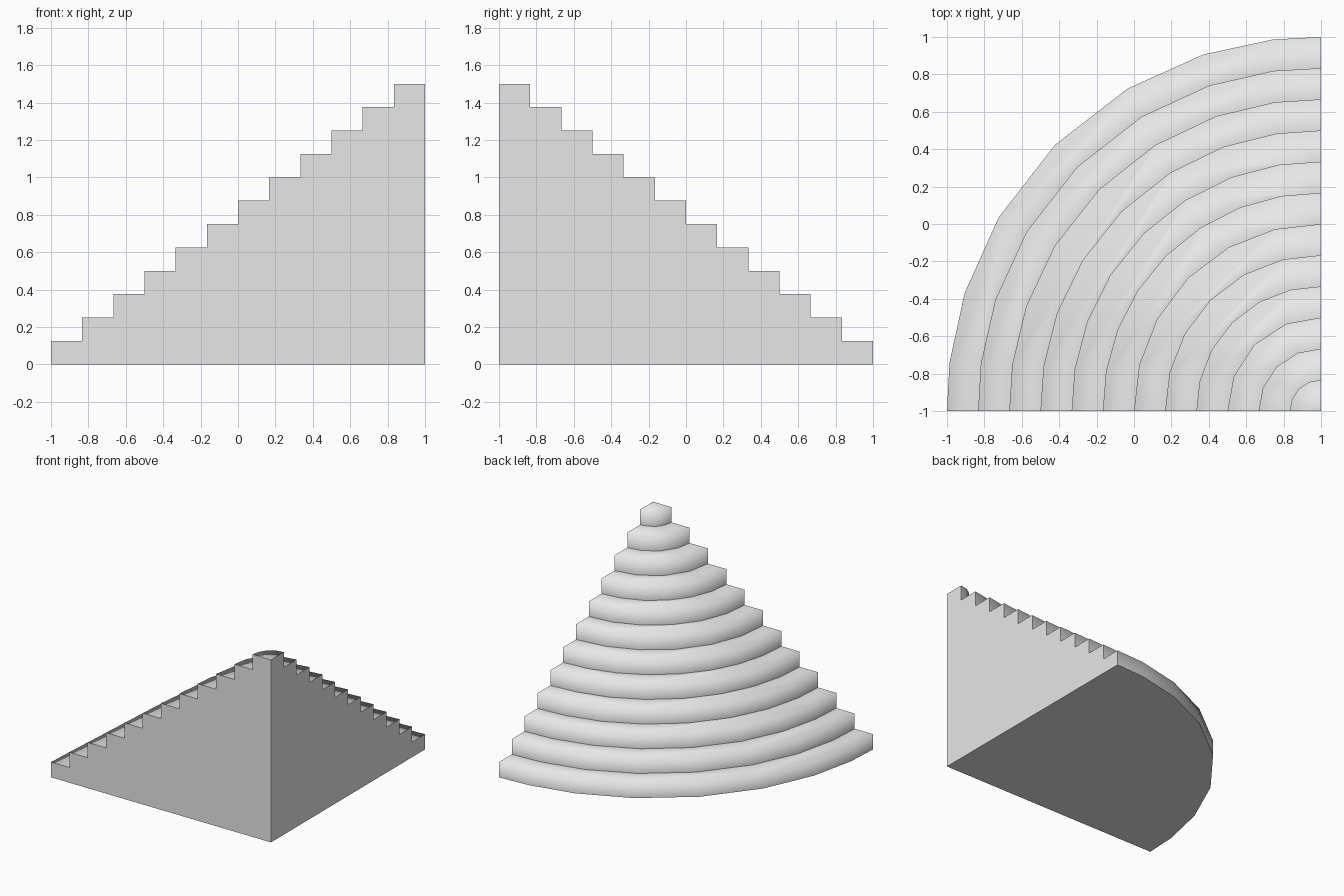
import bpy
import bmesh
from math import sin, cos, pi

cube = bpy.data.objects.get("Cube")
if cube:
    bpy.data.objects.remove(cube, do_unlink=True)

STEPS = 12
RUN = 2 / STEPS
RISE = 1.5 / STEPS

grey = bpy.data.materials.new("plain_grey")
grey.use_nodes = True
colour = (0.8, 0.8, 0.8, 1)
grey.diffuse_color = colour
grey.node_tree.nodes["Principled BSDF"].inputs["Base Color"].default_value = colour


def arc_points(radius):
    """Quarter arc about the inner corner, from the back wall to the front wall."""
    half = 4 if radius > 1.05 else 3 if radius > 0.6 else 2
    power = max(1.05, 1 + 0.3 * (radius - 1))
    first = [pi / 4 * (i / half) ** power for i in range(half + 1)]
    angles = first + [pi / 2 - a for a in reversed(first[:-1])]
    points = []
    for a in angles:
        r = radius * (1 + 0.006 * sin(2 * a))
        points.append((1 - r * sin(a), -1 + r * cos(a)))
    return points


bm = bmesh.new()


def ring(radius, z):
    return [bm.verts.new((x, y, z)) for x, y in arc_points(radius)]


# Lower and upper edge of each curved riser, from the ground up
lows = [ring(2 - i * RUN, i * RISE) for i in range(STEPS)]
highs = [ring(2 - i * RUN, (i + 1) * RISE) for i in range(STEPS)]
base_corner = bm.verts.new((1, -1, 0))
top_corner = bm.verts.new((1, -1, STEPS * RISE))

# Risers and treads, rounded together at the nosing
for i, (low, high) in enumerate(zip(lows, highs)):
    for j in range(len(low) - 1):
        bm.faces.new((low[j], low[j + 1], high[j + 1], high[j]))
    inner = lows[i + 1] if i + 1 < STEPS else [top_corner]
    bm.faces.new(high + inner[::-1])
for face in bm.faces:
    face.smooth = True

# Flat stepped walls and the underside
for end in (0, -1):
    outline = [base_corner]
    for low, high in zip(lows, highs):
        outline += [low[end], high[end]]
    bm.faces.new(outline + [top_corner])
bm.faces.new(lows[0] + [base_corner])
bmesh.ops.recalc_face_normals(bm, faces=bm.faces[:])

# Crisp edges around flat faces and where each riser meets the tread below
riser_feet = {v for low in lows for v in low}
for edge in bm.edges:
    flat_side = any(not f.smooth for f in edge.link_faces)
    foot = all(v in riser_feet for v in edge.verts)
    edge.smooth = not (flat_side or foot)

mesh = bpy.data.meshes.new("quarter_round_steps")
bm.to_mesh(mesh)
bm.free()
mesh.materials.append(grey)
steps = bpy.data.objects.new("quarter_round_steps", mesh)
bpy.context.collection.objects.link(steps)
